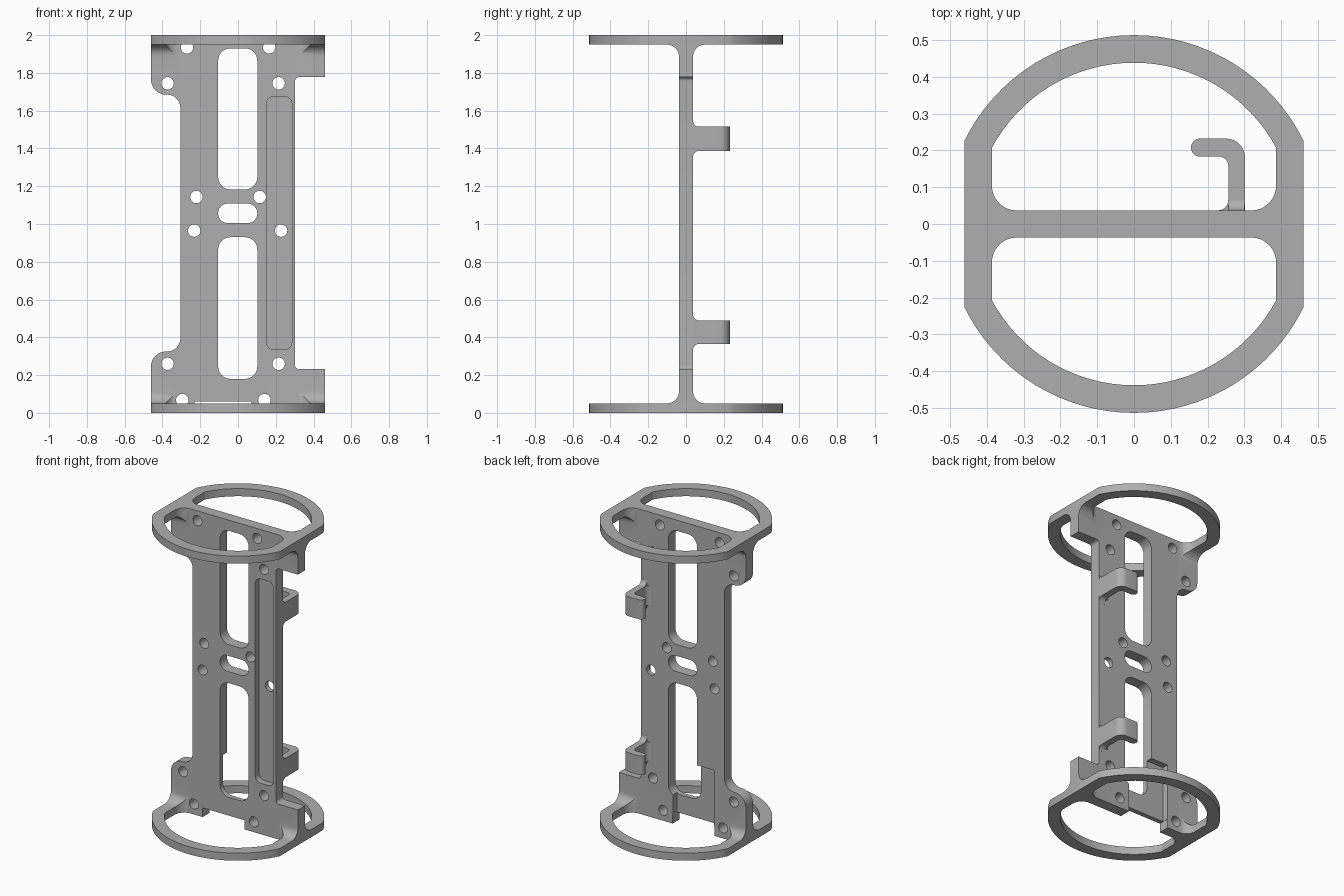
import bpy, bmesh
from math import acos, cos, sin, pi, tan, radians
from mathutils import Vector

cube = bpy.data.objects.get("Cube")
if cube:
    bpy.data.objects.remove(cube, do_unlink=True)

grey = bpy.data.materials.new("plain grey")
grey.use_nodes = True
colour = (0.43, 0.43, 0.43, 1)
grey.diffuse_color = colour
grey.node_tree.nodes["Principled BSDF"].inputs["Base Color"].default_value = colour


def rounded(corners, steps=8):
    """Polygon from (u, v) or (u, v, radius) corners."""
    pts = []
    n = len(corners)
    for i, c in enumerate(corners):
        p = Vector(c[:2])
        if len(c) < 3:
            pts.append(p)
            continue
        a = (Vector(corners[i - 1][:2]) - p).normalized()
        b = (Vector(corners[(i + 1) % n][:2]) - p).normalized()
        half = a.angle(b) / 2
        centre = p + (a + b).normalized() * c[2] / sin(half)
        start = p + a * c[2] / tan(half) - centre
        sweep = start.angle_signed(p + b * c[2] / tan(half) - centre)
        for k in range(steps + 1):
            t = -sweep * k / steps
            pts.append(centre + Vector((start.x * cos(t) - start.y * sin(t),
                                        start.x * sin(t) + start.y * cos(t))))
    return pts


def rect(u0, u1, v0, v1, r):
    return rounded([(u0, v0, r), (u1, v0, r), (u1, v1, r), (u0, v1, r)])


def arc(radius, a0, a1, steps=32):
    return [(radius * cos(a0 + (a1 - a0) * k / steps),
             radius * sin(a0 + (a1 - a0) * k / steps)) for k in range(steps + 1)]


def prism(name, pts, axis, lo, hi):
    """Extrude a 2D outline along x, y or z."""
    place = {"x": lambda u, v, w: (w, u, v),
             "y": lambda u, v, w: (u, w, v),
             "z": lambda u, v, w: (u, v, w)}[axis]
    bm = bmesh.new()
    ends = [[bm.verts.new(place(p[0], p[1], w)) for p in pts] for w in (lo, hi)]
    for end in ends:
        bm.faces.new(end)
    n = len(pts)
    for i in range(n):
        j = (i + 1) % n
        bm.faces.new((ends[0][i], ends[0][j], ends[1][j], ends[1][i]))
    bmesh.ops.recalc_face_normals(bm, faces=bm.faces)
    mesh = bpy.data.meshes.new(name)
    bm.to_mesh(mesh)
    bm.free()
    mesh.materials.append(grey)
    obj = bpy.data.objects.new(name, mesh)
    bpy.context.collection.objects.link(obj)
    return obj


def combine(target, tool, operation="DIFFERENCE"):
    """Apply a boolean and remove the tool."""
    bpy.context.view_layer.objects.active = target
    mod = target.modifiers.new("cut", "BOOLEAN")
    mod.operation, mod.solver, mod.object = operation, "EXACT", tool
    bpy.ops.object.modifier_apply(modifier=mod.name)
    bpy.data.objects.remove(tool, do_unlink=True)


def smooth(obj):
    bpy.ops.object.select_all(action="DESELECT")
    obj.select_set(True)
    bpy.context.view_layer.objects.active = obj
    bpy.ops.object.shade_smooth_by_angle(angle=radians(30))


# Frame: I-shaped section with filleted flanges
WEB, RING, FIL = 0.037, 0.05, 0.065
frame = prism("frame", rounded([
    (-0.6, 0), (0.6, 0), (0.6, RING), (WEB, RING, FIL),
    (WEB, 2 - RING, FIL), (0.6, 2 - RING), (0.6, 2), (-0.6, 2),
    (-0.6, 2 - RING), (-WEB, 2 - RING, FIL), (-WEB, RING, FIL), (-0.6, RING)]),
    "x", -0.6, 0.6)

# Clip to the flat-sided round plan
R, SIDE = 0.513, 0.461
a = acos(SIDE / R)
combine(frame, prism("plan", arc(R, a, pi - a) + arc(R, pi + a, 2 * pi - a),
                     "z", -0.1, 2.1), "INTERSECT")

# D-shaped openings in both end rings
r_in, side_in = 0.438, 0.386
a = acos(side_in / r_in)
for s in (1, -1):
    opening = [(u, s * v) for u, v in arc(r_in, a, pi - a)]
    corners = [(-side_in, s * 0.0365, 0.068), (side_in, s * 0.0365, 0.068)]
    combine(frame, prism("opening", rounded(opening + corners), "z", -0.1, 2.1))

# Waist: rounded shoulders on one side, square on the other
WAIST = 0.305
combine(frame, prism("waist_right", rounded([
    (-0.7, 0.24), (-SIDE, 0.24), (-SIDE, 0.325, 0.08), (-WAIST, 0.325, 0.07),
    (-WAIST, 1.685, 0.07), (-SIDE, 1.685, 0.08), (-SIDE, 1.77), (-0.7, 1.77)]),
    "y", -0.3, 0.3))
combine(frame, prism("waist_left", rounded([
    (0.7, 0.232), (0.7, 1.777), (0.302, 1.777, 0.02), (0.302, 0.232, 0.02)]),
    "y", -0.3, 0.3))

# Central slots
for z0, z1, r in ((0.18, 0.93, 0.065), (1.005, 1.108, 0.05), (1.183, 1.93, 0.065)):
    combine(frame, prism("slot", rect(-0.105, 0.102, z0, z1, r), "y", -0.1, 0.1))

# Long groove in the front face
combine(frame, prism("groove", rect(0.15, 0.285, 0.335, 1.675, 0.04), "y", -0.1, 0.005))

# Stepped recess in the back face and relief under the web
combine(frame, prism("recess", [(-0.23, 0.055), (0.07, 0.055), (0.07, 0.43), (-0.23, 0.43)],
                     "y", -0.005, 0.1))
combine(frame, prism("relief", [(-0.231, -0.1), (0.071, -0.1), (0.071, 0.06), (-0.231, 0.06)],
                     "y", -0.1, 0.1))

# Screw holes
for x, z in ((-0.27, 1.935), (0.165, 1.935), (-0.373, 1.745), (0.215, 1.745),
             (-0.22, 1.143), (0.115, 1.143), (-0.232, 0.965), (0.228, 0.965),
             (-0.373, 0.26), (0.215, 0.26), (-0.295, 0.068), (0.14, 0.068)):
    ring = [(x + u, z + v) for u, v in arc(0.033, 0, 2 * pi, 24)[:-1]]
    combine(frame, prism("hole", ring, "y", -0.08, 0.08))
smooth(frame)

# Cable hooks on the back
for name, z0, z1 in (("lower_hook", 0.365, 0.49), ("upper_hook", 1.387, 1.515)):
    plan = rounded([
        (0.225, 0.03), (0.225, WEB), (0.256, WEB, 0.028), (0.256, 0.183, 0.025),
        (0.155, 0.183, 0.024), (0.155, 0.232, 0.024), (0.301, 0.232, 0.05), (0.301, 0.03)])
    hook = prism(name, plan, "z", z0, z1)
    flare = prism(name + "_base", rounded([
        (0.03, z0 - 0.035), (WEB, z0 - 0.035), (WEB, z0 + 0.001, 0.034), (0.1, z0 + 0.001),
        (0.1, z1 - 0.001), (WEB, z1 - 0.001, 0.034), (WEB, z1 + 0.035), (0.03, z1 + 0.035)]),
        "x", 0.257, 0.3)
    smooth(hook)
    smooth(flare)
